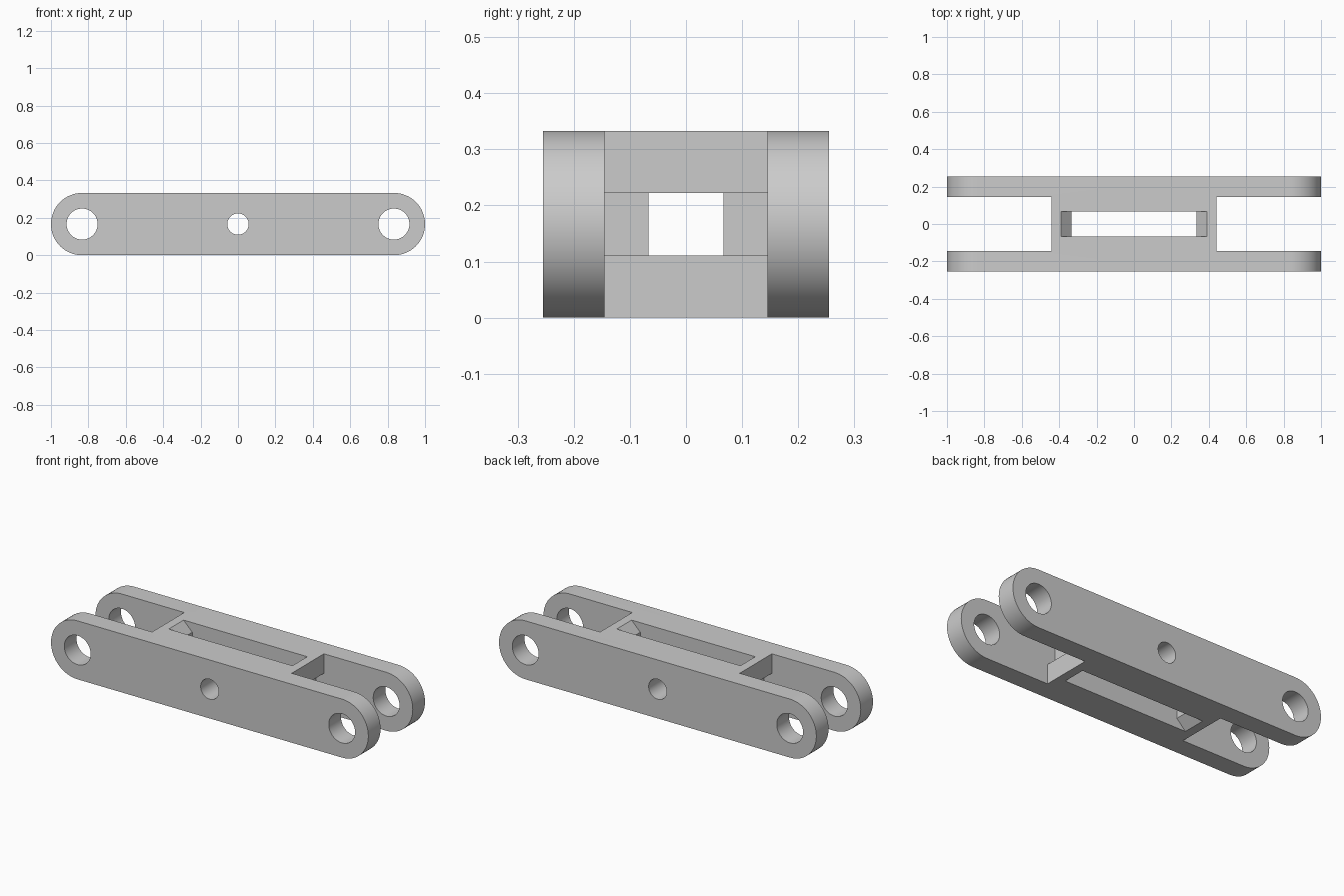
import bpy, bmesh, math

old = bpy.data.objects.get("Cube")
if old:
    bpy.data.objects.remove(old, do_unlink=True)

H = 0.333            # height of the link
R = H / 2            # end radius
HALF_W = 0.255       # half width over both cheeks
GAP = 0.145          # half gap between the cheeks
PIN_X = 1 - R        # pin hole position

grey = bpy.data.materials.new("plain grey")
grey.use_nodes = True
grey.diffuse_color = (0.6, 0.6, 0.6, 1)
grey.node_tree.nodes["Principled BSDF"].inputs["Base Color"].default_value = (0.6, 0.6, 0.6, 1)


def prism(name, outline, half_depth):
    """Extrude an (x, z) outline along y, symmetric about y = 0."""
    bm = bmesh.new()
    face = bm.faces.new([bm.verts.new((x, -half_depth, z)) for x, z in outline])
    new = bmesh.ops.extrude_face_region(bm, geom=[face])["geom"]
    verts = [v for v in new if isinstance(v, bmesh.types.BMVert)]
    bmesh.ops.translate(bm, verts=verts, vec=(0, 2 * half_depth, 0))
    bmesh.ops.recalc_face_normals(bm, faces=bm.faces)
    mesh = bpy.data.meshes.new(name)
    bm.to_mesh(mesh)
    bm.free()
    mesh.materials.append(grey)
    obj = bpy.data.objects.new(name, mesh)
    bpy.context.collection.objects.link(obj)
    return obj


def arc(cx, radius, start, end, steps):
    angles = [start + (end - start) * i / steps for i in range(steps + 1)]
    return [(cx + radius * math.cos(a), R + radius * math.sin(a)) for a in angles]


def rect(x0, x1, z0, z1):
    return [(x0, z0), (x1, z0), (x1, z1), (x0, z1)]


def circle(cx, radius):
    return arc(cx, radius, 0, 2 * math.pi, 48)[:-1]


# Round-ended body
q = math.pi / 2
body = prism("link_body", arc(PIN_X, R, -q, q, 32) + arc(-PIN_X, R, q, 3 * q, 32), HALF_W)

cutters = []
for side in (-1, 1):
    # Open fork at the end, and the recess across its inner wall
    cutters.append(prism("fork_cutter", rect(*sorted((side * 0.44, side * 1.2)), -0.1, H + 0.1), GAP))
    cutters.append(prism("recess_cutter", rect(*sorted((side * 0.39, side * 0.6)), H / 3, 2 * H / 3), GAP))
    cutters.append(prism("pin_hole_cutter", circle(side * PIN_X, 0.083), 0.5))

# Central pocket with bevelled mouths, joined to a lengthwise tunnel
upper = [(0.6, 2 * H / 3), (0.335, 2 * H / 3), (0.335, H - 0.055), (0.39, H), (0.39, H + 0.1)]
right = [(x, H - z) for x, z in reversed(upper)] + upper
pocket = right + [(-x, z) for x, z in reversed(right)]
cutters.append(prism("pocket_cutter", pocket, 0.067))
cutters.append(prism("centre_hole_cutter", circle(0, 0.057), 0.5))

for cutter in cutters:
    cutter.hide_render = True
    mod = body.modifiers.new(cutter.name, "BOOLEAN")
    mod.operation = "DIFFERENCE"
    mod.solver = "EXACT"
    mod.object = cutter

# Bake the cuts, then drop the cutters
depsgraph = bpy.context.evaluated_depsgraph_get()
baked = bpy.data.meshes.new_from_object(body.evaluated_get(depsgraph))
body.modifiers.clear()
body.data = baked
for cutter in cutters:
    bpy.data.objects.remove(cutter, do_unlink=True)

bpy.ops.object.select_all(action="DESELECT")
body.select_set(True)
bpy.context.view_layer.objects.active = body
bpy.ops.object.shade_smooth_by_angle(angle=math.radians(30))
